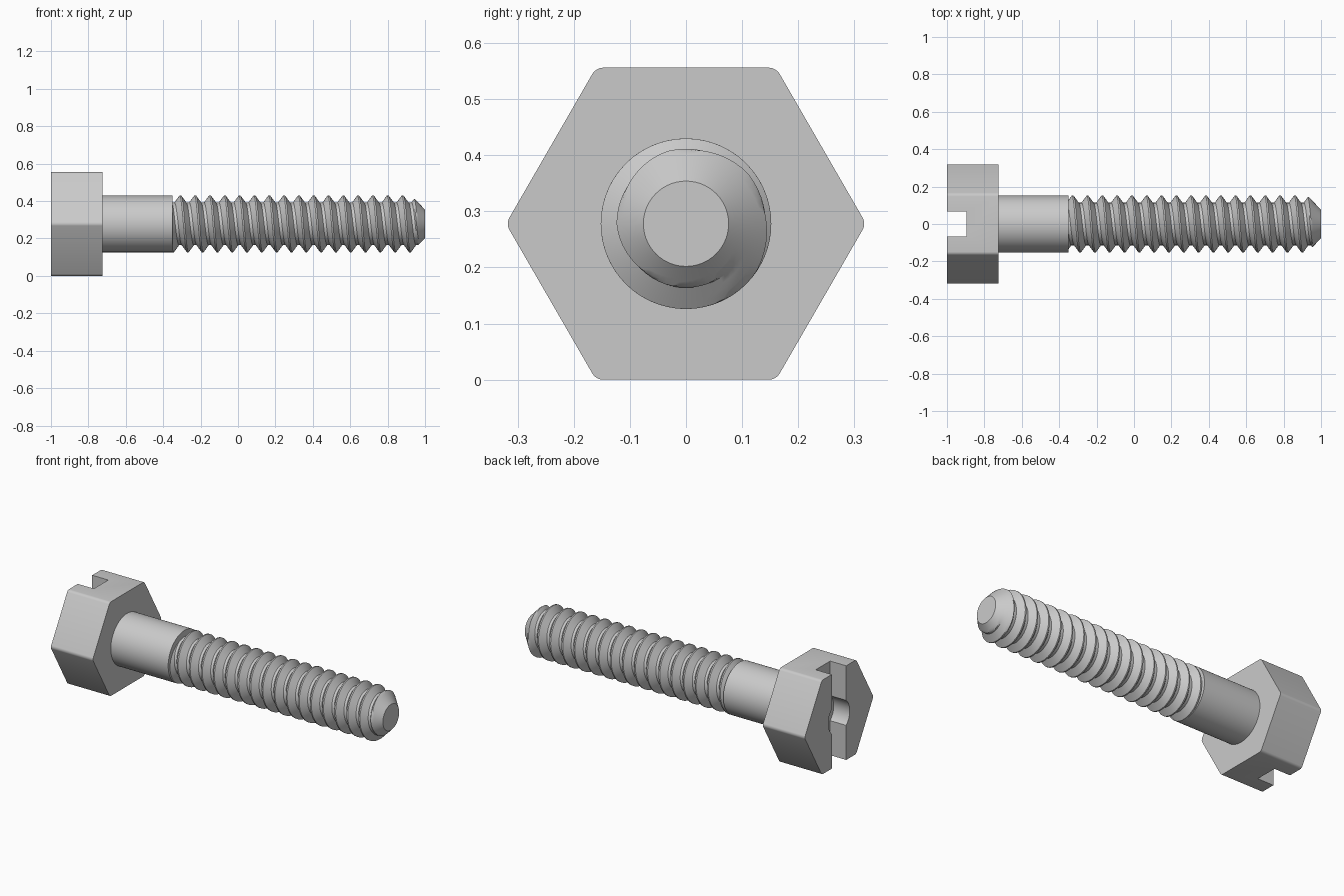
import bpy, bmesh
from math import cos, sin, pi, radians
from mathutils import Matrix, Vector

default = bpy.data.objects.get("Cube")
if default:
    bpy.data.objects.remove(default, do_unlink=True)

AXIS_Z = 0.278
HEAD_END, HEAD_BASE, THREAD_START, TIP = -1.0, -0.725, -0.35, 1.0
SHANK_R, ROOT_R, TIP_R = 0.152, 0.114, 0.076
PITCH, CREST_X = 0.0792, -0.308
SLOT_W, SLOT_DEPTH, BORE_R = 0.134, 0.105, 0.1

steel = bpy.data.materials.new("steel grey")
steel.use_nodes = True
GREY = (0.59, 0.59, 0.59, 1)
steel.diffuse_color = GREY
steel.node_tree.nodes["Principled BSDF"].inputs["Base Color"].default_value = GREY


def make_object(name, bm):
    bmesh.ops.recalc_face_normals(bm, faces=bm.faces)
    mesh = bpy.data.meshes.new(name)
    bm.to_mesh(mesh)
    bm.free()
    mesh.materials.append(steel)
    obj = bpy.data.objects.new(name, mesh)
    obj.location.z = AXIS_Z
    bpy.context.collection.objects.link(obj)
    return obj


def activate(obj):
    bpy.ops.object.select_all(action="DESELECT")
    obj.select_set(True)
    bpy.context.view_layer.objects.active = obj


def smooth(obj):
    activate(obj)
    bpy.ops.object.shade_smooth_by_angle(angle=radians(30))


def prism(bm, radius, x0, x1, sides):
    """Closed prism along x with a corner on the y axis."""
    bmesh.ops.create_cone(bm, cap_ends=True, segments=sides, radius1=radius,
                          radius2=radius, depth=x1 - x0,
                          matrix=Matrix.Translation(((x0 + x1) / 2, 0, 0))
                          @ Matrix.Rotation(pi / 2, 4, "Y"))


def cut(target, bm):
    cutter = make_object("cutter", bm)
    cutter.hide_render = True
    mod = target.modifiers.new("cut", "BOOLEAN")
    mod.operation, mod.solver, mod.object = "DIFFERENCE", "EXACT", cutter
    activate(target)
    bpy.ops.object.modifier_apply(modifier=mod.name)
    bpy.data.objects.remove(cutter, do_unlink=True)


# Hexagonal head with softened long edges
bm = bmesh.new()
prism(bm, AXIS_Z / cos(pi / 6), HEAD_END, HEAD_BASE, 6)
long_edges = [e for e in bm.edges if abs(e.verts[0].co.x - e.verts[1].co.x) > 0.1]
bmesh.ops.bevel(bm, geom=long_edges, offset=0.012, segments=4, profile=0.5, affect="EDGES")
head = make_object("hex_head", bm)

# Driver slot across the head, with a shallow round recess at its centre
bm = bmesh.new()
bmesh.ops.create_cube(bm, size=1, matrix=Matrix.Translation((HEAD_END, 0, 0))
                      @ Matrix.Diagonal((2 * SLOT_DEPTH, SLOT_W, 1, 1)))
cut(head, bm)
bm = bmesh.new()
prism(bm, BORE_R, HEAD_END - 0.1, HEAD_END + SLOT_DEPTH, 48)
cut(head, bm)
smooth(head)

# Plain shank
bm = bmesh.new()
prism(bm, SHANK_R, HEAD_BASE - 0.02, THREAD_START, 64)
smooth(make_object("shank", bm))


# Right-handed thread: one profile wound along a helix, trimmed by the tip cone
def thread_radius(t):
    """Radius over one pitch, t from 0 to 1, crest at 0.5."""
    flank = (0.5 - abs(t - 0.5) - 0.1) / 0.35
    return ROOT_R + (SHANK_R - ROOT_R) * min(max(flank, 0), 1)


STEPS = 56
profile = [0, 0.1, 0.19, 0.28, 0.36, 0.45, 0.55, 0.64, 0.72, 0.81, 0.9, 1]
turns = int((TIP - THREAD_START) / PITCH) + 4
bm = bmesh.new()
rows = []
for i in range(turns * STEPS + 1):
    angle = pi / 2 + 2 * pi * i / STEPS
    row = []
    for t in profile:
        x = CREST_X + PITCH * (i / STEPS - 2 + t - 0.5)
        cone = max(TIP_R + (TIP - x) * 1.05, 0.02)
        r = min(thread_radius(t), cone)
        row.append(bm.verts.new((x, r * cos(angle), r * sin(angle))))
    rows.append(row)
for a, b in zip(rows, rows[1:]):
    for j in range(len(profile) - 1):
        bm.faces.new((a[j], a[j + 1], b[j + 1], b[j]))
bmesh.ops.remove_doubles(bm, verts=bm.verts, dist=0.0001)
for x, side in ((THREAD_START - 0.01, -1), (TIP, 1)):
    result = bmesh.ops.bisect_plane(
        bm, geom=bm.verts[:] + bm.edges[:] + bm.faces[:], dist=0.00001,
        plane_co=Vector((x, 0, 0)), plane_no=Vector((side, 0, 0)), clear_outer=True)
    rim = [g for g in result["geom_cut"] if isinstance(g, bmesh.types.BMEdge)]
    bmesh.ops.edgeloop_fill(bm, edges=rim)
smooth(make_object("threaded_shaft", bm))
